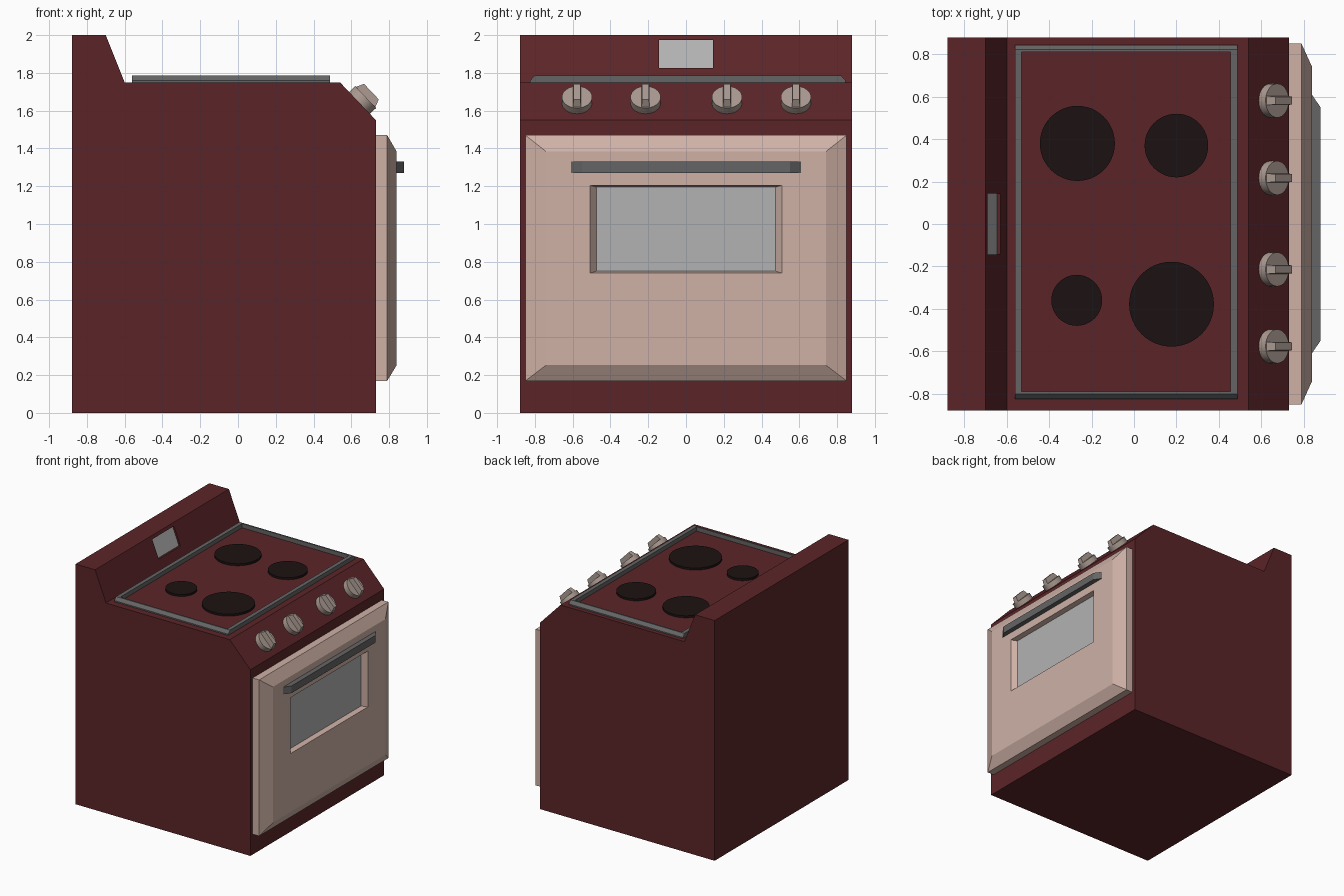
import bpy, bmesh, math
from mathutils import Matrix, Vector

if "Cube" in bpy.data.objects:
    bpy.data.objects.remove(bpy.data.objects["Cube"])


def material(name, rgb):
    m = bpy.data.materials.new(name)
    m.diffuse_color = (*rgb, 1)
    m.use_nodes = True
    m.node_tree.nodes["Principled BSDF"].inputs["Base Color"].default_value = m.diffuse_color
    return m


RED = material("dark_red_enamel", (0.105, 0.018, 0.021))
PINK = material("pale_pink_enamel", (0.62, 0.44, 0.38))
KNOB = material("warm_grey", (0.40, 0.32, 0.28))
STEEL = material("dark_steel", (0.13, 0.13, 0.13))
GLASS = material("grey_glass", (0.45, 0.45, 0.45))
BLACK = material("burner_black", (0.012, 0.006, 0.006))


def finish(name, bm, mat):
    bmesh.ops.recalc_face_normals(bm, faces=bm.faces)
    me = bpy.data.meshes.new(name)
    bm.to_mesh(me)
    bm.free()
    ob = bpy.data.objects.new(name, me)
    bpy.context.collection.objects.link(ob)
    me.materials.append(mat)
    return ob


def smooth(ob):
    bpy.ops.object.select_all(action='DESELECT')
    ob.select_set(True)
    bpy.context.view_layer.objects.active = ob
    bpy.ops.object.shade_smooth_by_angle(angle=math.radians(30))


def loft(name, rings, mat, start=True, end=True):
    """Skin a list of four-cornered rings, optionally capping the ends."""
    bm = bmesh.new()
    vs = [[bm.verts.new(p) for p in r] for r in rings]
    for a, b in zip(vs, vs[1:]):
        for i in range(4):
            j = (i + 1) % 4
            bm.faces.new((a[i], a[j], b[j], b[i]))
    if start:
        bm.faces.new(vs[0])
    if end:
        bm.faces.new(vs[-1])
    return finish(name, bm, mat)


def upright(x, y, z0, z1):
    """Rectangle facing +x; x may be a function of height."""
    f = x if callable(x) else (lambda z: x)
    return [(f(z0), -y, z0), (f(z0), y, z0), (f(z1), y, z1), (f(z1), -y, z1)]


def flat(cx, cy, hx, hy, z):
    return [(cx + sx * hx, cy + sy * hy, z)
            for sx, sy in ((-1, -1), (1, -1), (1, 1), (-1, 1))]


# Oven body: side profile extruded across the width
profile = [(-0.88, 0), (0.73, 0), (0.73, 1.55), (0.54, 1.75), (-0.88, 1.75)]
bm = bmesh.new()
side = bm.faces.new([bm.verts.new((x, -0.88, z)) for x, z in profile])
ext = bmesh.ops.extrude_face_region(bm, geom=[side], use_keep_orig=True)
bmesh.ops.translate(bm, vec=(0, 1.76, 0),
                    verts=[v for v in ext["geom"] if isinstance(v, bmesh.types.BMVert)])
finish("oven_body", bm, RED)


# Backguard with sloped front and a shallow display recess
def slope(z):
    return -0.70 + (2.0 - z) * 0.4


def recess(z):
    return slope(z) - 0.015


hole = (0.143, 1.825, 1.975)
loft("backguard", [upright(-0.88, 0.88, 1.75, 2.0), upright(slope, 0.88, 1.75, 2.0),
                   upright(slope, *hole), upright(recess, *hole)], RED, end=False)
loft("display_panel", [upright(recess, *hole)], GLASS, end=False)

# Oven door: slab, chamfered border, then tapered window opening
pane = upright(0.80, 0.475, 0.75, 1.195)
loft("oven_door", [upright(0.73, 0.85, 0.17, 1.47), upright(0.79, 0.85, 0.17, 1.47),
                   upright(0.84, 0.74, 0.253, 1.383), upright(0.84, 0.508, 0.74, 1.205),
                   pane], PINK, end=False)
loft("door_window", [pane], GLASS, end=False)

# Door handle with slanted ends
loft("door_handle", [upright(0.84, 0.608, 1.27, 1.33),
                     upright(0.88, 0.55, 1.27, 1.33)], STEEL)

# Raised cooktop rim
rim = [(0.525, 0.835, 1.75), (0.525, 0.835, 1.76), (0.525, 0.812, 1.785),
       (0.4925, 0.80, 1.785), (0.4925, 0.80, 1.75)]
loft("cooktop_rim", [flat(-0.037, 0.01, *r) for r in rim], STEEL, False, False)

# Burners
for i, (x, y, r) in enumerate([(-0.267, 0.38, 0.177), (0.20, 0.37, 0.15),
                               (-0.27, -0.36, 0.12), (0.177, -0.378, 0.20)]):
    bm = bmesh.new()
    bmesh.ops.create_cone(bm, cap_ends=True, segments=48, radius1=r, radius2=r, depth=0.02,
                          matrix=Matrix.Translation((x, y, 1.757)))
    smooth(finish(f"burner_{i + 1}", bm, BLACK))

# Control knobs: round base and a tapered grip, square to the sloped panel
tilt = Vector((0.20, 0, 0.19)).to_track_quat('Z', 'Y').to_matrix().to_4x4()
down = Vector((0.19, 0, -0.20)).normalized()
normal = Vector((0.20, 0, 0.19)).normalized()
for i, y in enumerate((-0.577, -0.214, 0.217, 0.582)):
    centre = Vector((0.643, y, 1.641))
    bm = bmesh.new()
    bmesh.ops.create_cone(bm, cap_ends=True, segments=32, radius1=0.08, radius2=0.08,
                          depth=0.045,
                          matrix=Matrix.Translation(centre + normal * 0.0225) @ tilt)
    smooth(finish(f"knob_base_{i + 1}", bm, KNOB))
    grip = [[centre + down * (a * h) + Vector((0, b * w, 0)) + normal * n
             for a, b in ((-1, -1), (1, -1), (1, 1), (-1, 1))]
            for h, w, n in ((0.076, 0.022, 0.04), (0.057, 0.018, 0.087))]
    loft(f"knob_grip_{i + 1}", grip, KNOB)
